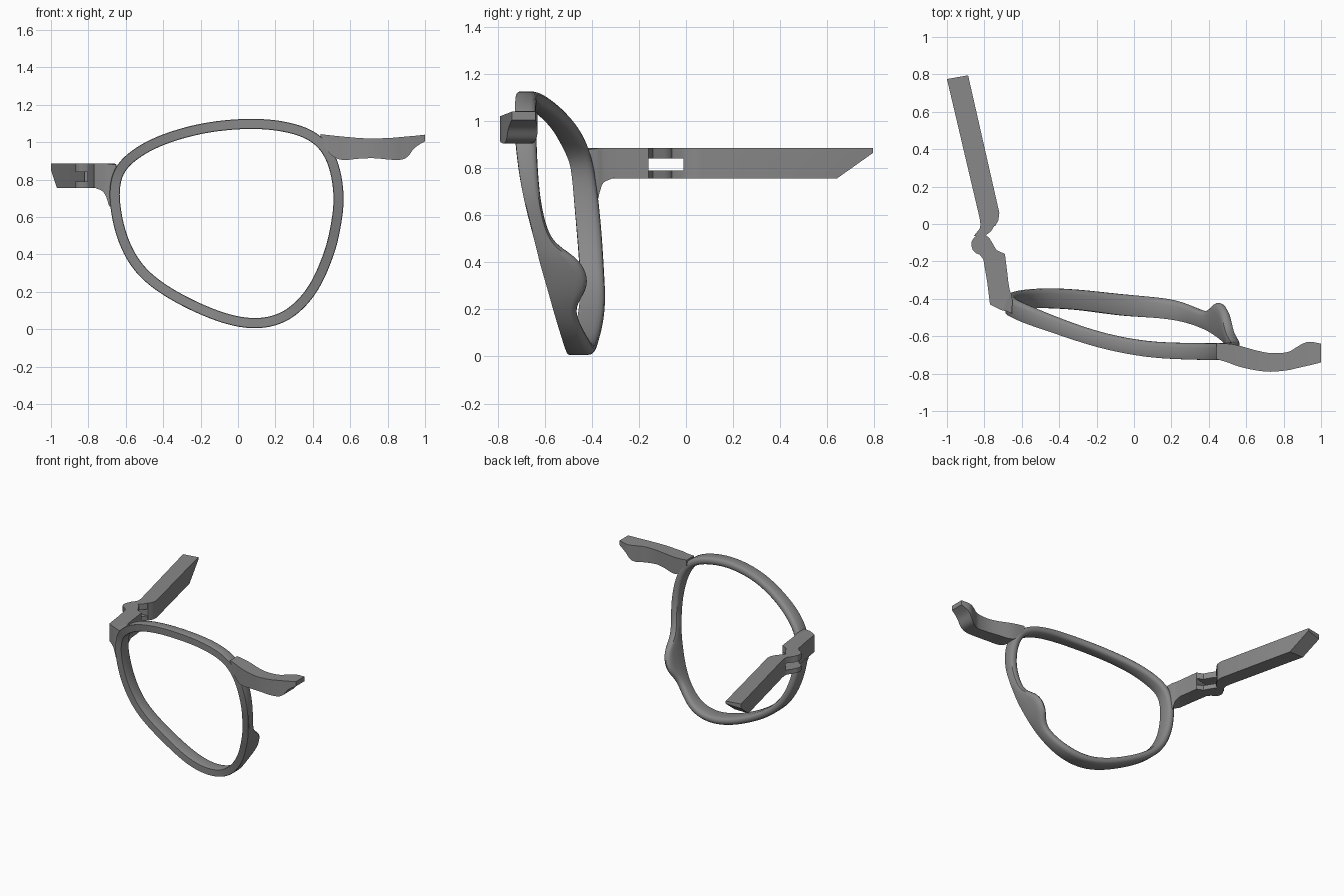
import bpy, bmesh, math
from mathutils import Vector

if "Cube" in bpy.data.objects:
    bpy.data.objects.remove(bpy.data.objects["Cube"])

grey = bpy.data.materials.new("dark_grey")
grey.diffuse_color = (.25, .25, .255, 1)
grey.use_nodes = True
grey.node_tree.nodes["Principled BSDF"].inputs["Base Color"].default_value = grey.diffuse_color


def finish(name, bm, bevel=0.0, angle=35):
    bmesh.ops.recalc_face_normals(bm, faces=bm.faces)
    me = bpy.data.meshes.new(name)
    bm.to_mesh(me)
    bm.free()
    me.materials.append(grey)
    me.shade_smooth()
    me.set_sharp_from_angle(angle=math.radians(angle))
    ob = bpy.data.objects.new(name, me)
    bpy.context.collection.objects.link(ob)
    if bevel:
        m = ob.modifiers.new("soft_edges", 'BEVEL')
        m.width, m.segments, m.limit_method = bevel, 2, 'ANGLE'
        m.angle_limit = math.radians(40)
    return ob


def loft(name, rings, closed=False, **kw):
    bm = bmesh.new()
    vs = [[bm.verts.new(p) for p in r] for r in rings]
    n, k = len(vs), len(vs[0])
    for i in range(n if closed else n - 1):
        a, b = vs[i], vs[(i + 1) % n]
        for j in range(k):
            bm.faces.new((a[j], a[(j + 1) % k], b[(j + 1) % k], b[j]))
    if not closed:
        bm.faces.new(vs[0])
        bm.faces.new(vs[-1])
    return finish(name, bm, **kw)


def prism(name, plan, z0, z1, **kw):
    return loft(name, [[(x, y, z) for x, y in plan] for z in (z0, z1)], **kw)


def spline(pts, steps, closed):
    """Catmull-Rom through tuples of any length."""
    n, out = len(pts), []
    for i in range(n if closed else n - 1):
        ids = [(i + d) % n if closed else min(max(i + d, 0), n - 1) for d in (-1, 0, 1, 2)]
        q = [Vector(pts[j]) for j in ids]
        for s in range(steps):
            t = s / steps
            out.append(0.5 * (2 * q[1] + (q[2] - q[0]) * t
                       + (2 * q[0] - 5 * q[1] + 4 * q[2] - q[3]) * t * t
                       + (3 * q[1] - q[0] - 3 * q[2] + q[3]) * t ** 3))
    if not closed:
        out.append(Vector(pts[-1]))
    return out


# Lens rim: outer outline x, z with front y and back y (nose pad swells the back)
rim = [(.05, 1.127, -.71, -.625), (.25, 1.112, -.723, -.635), (.425, 1.053, -.727, -.637),
       (.53, .92, -.725, -.635), (.568, .72, -.70, -.625), (.553, .57, -.665, -.60),
       (.533, .47, -.638, -.555), (.513, .40, -.622, -.45), (.47, .29, -.59, -.413),
       (.422, .20, -.565, -.47), (.355, .115, -.54, -.45), (.25, .035, -.515, -.41),
       (.10, .001, -.50, -.39), (-.08, .03, -.49, -.375), (-.29, .119, -.46, -.352),
       (-.46, .222, -.45, -.343), (-.573, .335, -.45, -.348), (-.645, .48, -.46, -.356),
       (-.678, .62, -.472, -.368), (-.688, .74, -.482, -.382), (-.665, .85, -.495, -.40),
       (-.59, .94, -.53, -.43), (-.44, 1.03, -.58, -.49), (-.20, 1.102, -.66, -.575)]
section = [(0, .05), (.05, 0), (.95, 0), (1, .05), (1, .72), (.93, .88), (.75, .97),
           (.5, 1), (.25, .97), (.07, .88), (0, .72)]
path = spline(rim, 6, True)
for _ in range(10):  # even out the outline
    path = [path[i] * .5 + (path[i - 1] + path[(i + 1) % len(path)]) * .25
            for i in range(len(path))]
rings = []
for i, p in enumerate(path):
    a, b = path[i - 1], path[(i + 1) % len(path)]
    t = Vector((b[0] - a[0], b[1] - a[1])).normalized()
    nx, nz = t.y * .054, -t.x * .054
    rings.append([(p[0] + nx * u, p[2] + (p[3] - p[2]) * v, p[1] + nz * u) for u, v in section])
loft("lens_rim", rings, closed=True, angle=38)

# Nose bridge: x, front y, back y, top z, bottom z
bridge = [(.44, -.722, -.637, 1.043, 1.0), (.50, -.74, -.64, 1.036, .93),
          (.56, -.762, -.65, 1.03, .905), (.65, -.782, -.675, 1.022, .912),
          (.73, -.79, -.69, 1.02, .914), (.82, -.782, -.685, 1.023, .906),
          (.875, -.77, -.655, 1.028, .907), (.91, -.762, -.636, 1.031, .925),
          (.945, -.754, -.63, 1.034, .97), (1.0, -.74, -.64, 1.04, 1.005)]
loft("nose_bridge", [[(x, f, t), (x, k, t), (x, k, b), (x, f, b)]
                     for x, f, k, t, b in spline(bridge, 4, False)])

# Corner lug: outer and inner plan points with bottom and top z
lug = [(-.652, -.478, -.65, -.405, .70, .88), (-.684, -.466, -.655, -.38, .655, .883),
       (-.703, -.462, -.66, -.365, .703, .885), (-.725, -.453, -.665, -.35, .738, .885),
       (-.77, -.43, -.672, -.31, .757, .885), (-.785, -.31, -.68, -.24, .755, .885),
       (-.805, -.19, -.69, -.16, .755, .885)]
lug = spline(lug[:5], 4, False) + lug[5:]
loft("corner_lug", [[(a, b, t), (c, d, t), (c, d, z), (a, b, z)] for a, b, c, d, z, t in lug])

# Hinge: upper and lower leaves on lug side and temple side, open between
knuckle = [(-.815 + .055 * math.cos(math.radians(g)), -.11 + .055 * math.sin(math.radians(g)))
           for g in range(20, 261, 24)]
lug_leaf = [(-.805, -.19), (-.69, -.16), (-.735, -.14)] + knuckle
arm_leaf = [(-.82, .0), (-.825, -.025), (-.857, -.065), (-.80, -.066), (-.765, -.04), (-.74, .0)]
for side, z0, z1 in (("lower", .755, .79), ("upper", .84, .885)):
    prism(side + "_lug_leaf", lug_leaf, z0, z1)
    prism(side + "_temple_leaf", arm_leaf, z0, z1)

# Temple arm with slanted tip
arm = prism("temple_arm", [(-.825, .03), (-.82, -.01), (-.742, -.01), (-.725, .02), (-.72, .06),
                           (-.887, .795), (-1.0, .775)], .755, .885)
bm = bmesh.new()
bm.from_mesh(arm.data)
bmesh.ops.bisect_plane(bm, geom=bm.verts[:] + bm.edges[:] + bm.faces[:],
                       plane_co=(0, .64, .755), plane_no=(0, .11, -.155), clear_outer=True)
bmesh.ops.holes_fill(bm, edges=[e for e in bm.edges if e.is_boundary], sides=0)
bmesh.ops.recalc_face_normals(bm, faces=bm.faces)
bm.to_mesh(arm.data)
bm.free()
arm.data.set_sharp_from_angle(angle=math.radians(35))
